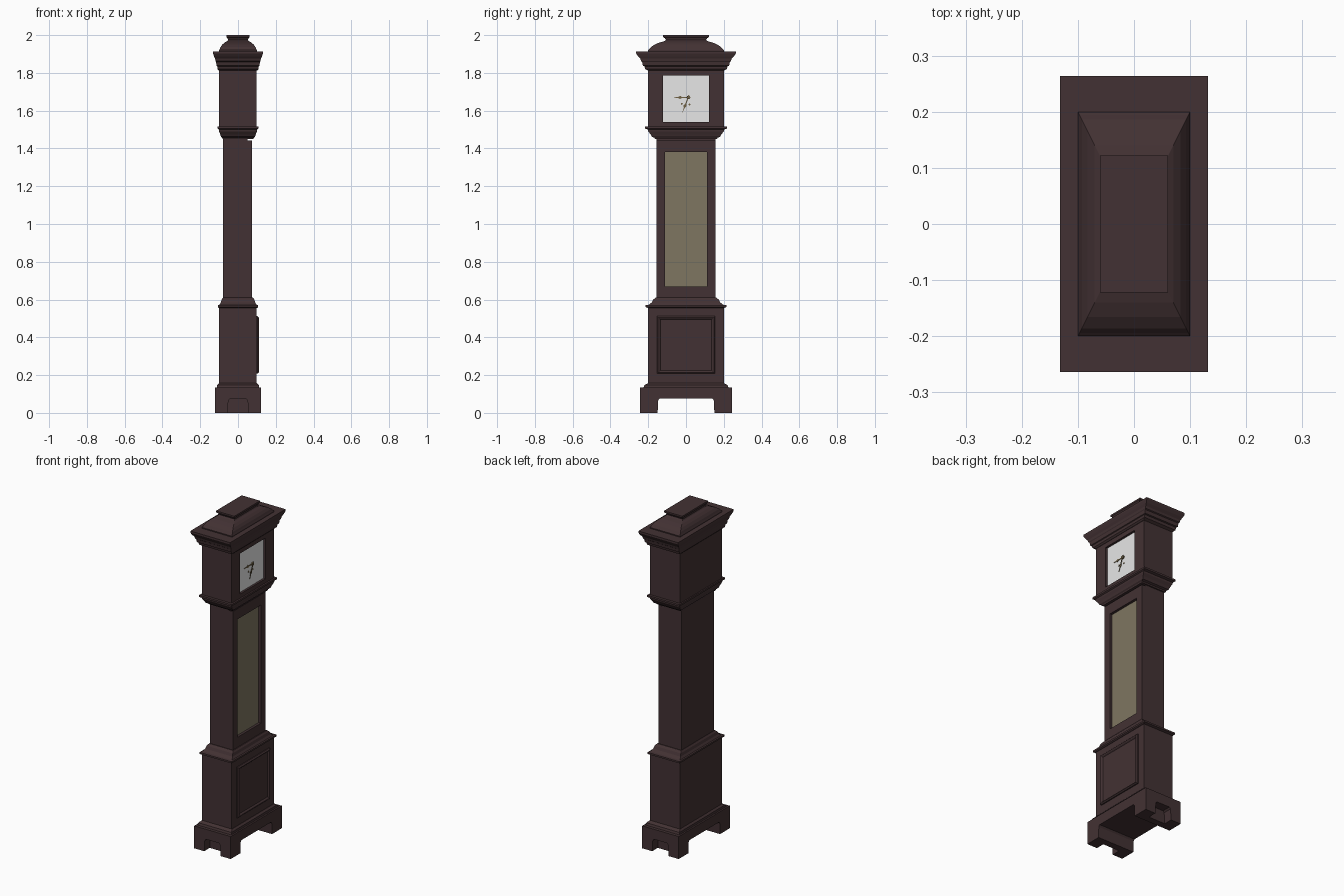
import bpy, bmesh, math
from mathutils import Vector

if "Cube" in bpy.data.objects:
    bpy.data.objects.remove(bpy.data.objects["Cube"])


def material(name, rgb):
    m = bpy.data.materials.new(name)
    m.diffuse_color = (*rgb, 1)
    m.use_nodes = True
    m.node_tree.nodes["Principled BSDF"].inputs["Base Color"].default_value = m.diffuse_color
    return m


WOOD = material("dark_wood", (0.055, 0.031, 0.033))
WHITE = material("dial_white", (0.8, 0.8, 0.8))
GLASS = material("olive_glass", (0.21, 0.18, 0.12))
BRASS = material("old_brass", (0.16, 0.12, 0.06))


def rings_mesh(name, rings, mat, closed=False):
    """Bridge a list of point rings; cap the ends, or join last to first."""
    bm = bmesh.new()
    vs = [[bm.verts.new(p) for p in r] for r in rings]
    n = len(rings[0])
    pairs = list(zip(vs, vs[1:])) + ([(vs[-1], vs[0])] if closed else [])
    for a, b in pairs:
        for i in range(n):
            j = (i + 1) % n
            bm.faces.new((a[i], a[j], b[j], b[i]))
    if not closed:
        bm.faces.new(vs[0][::-1])
        bm.faces.new(vs[-1])
    bmesh.ops.recalc_face_normals(bm, faces=bm.faces)
    me = bpy.data.meshes.new(name)
    bm.to_mesh(me)
    bm.free()
    me.materials.append(mat)
    ob = bpy.data.objects.new(name, me)
    bpy.context.collection.objects.link(ob)
    return ob


def stack(name, profile, mat=WOOD):
    """Rectangular moulding from (half depth, height); width is twice the depth."""
    return rings_mesh(name, [[(-x, -2*x, z), (x, -2*x, z), (x, 2*x, z), (-x, 2*x, z)]
                             for x, z in profile], mat)


def rect(y, z0, z1, x, inset=0):
    y, z0, z1 = y - inset, z0 + inset, z1 - inset
    return [(x, -y, z0), (x, y, z0), (x, y, z1), (x, -y, z1)]


def box(name, x0, x1, y, z0, z1, mat=WOOD):
    return rings_mesh(name, [rect(y, z0, z1, x0), rect(y, z0, z1, x1)], mat)


def prism(name, outline, x0, x1, mat):
    return rings_mesh(name, [[(x, y, z) for y, z in outline] for x in (x0, x1)], mat)


# Plinth with its stepped top
stack("plinth", [(.1215, .075), (.1215, .135), (.112, .135), (.11, .148), (.1, .158)])

# Bracket feet, with a shallow arched notch in each outer side
for s, side in ((-1, "left"), (1, "right")):
    prism("foot_core_" + side,
          [(s*.15, 0), (s*.19, 0), (s*.19, .076), (s*.14, .076), (s*.148, .065)],
          -.1215, .1215, WOOD)
    for t, end in ((-1, "back"), (1, "front")):
        pts = [(t*.1215, 0), (t*.1215, .076), (t*.042, .076), (t*.051, .066), (t*.055, 0)]
        rings_mesh(f"foot_{side}_{end}",
                   [[(x, s*y, z) for x, z in pts] for y in (.19, .243)], WOOD)

# Base case and its moulded front panel
box("base_case", -.1, .098, .2, .158, .56)
rings_mesh("base_panel_frame",
           [rect(.153, .208, .512, .095), rect(.153, .208, .512, .104),
            rect(.153, .208, .512, .11, .006), rect(.153, .208, .512, .108, .012),
            rect(.153, .208, .512, .101, .018), rect(.153, .208, .512, .095, .018)],
           WOOD, closed=True)
box("base_panel", .095, .102, .137, .224, .496)
stack("waist_moulding", [(.1, .555), (.107, .56), (.107, .57), (.099, .572),
                         (.091, .584), (.087, .6), (.08, .61)])

# Trunk, door frame and recessed door glass
box("trunk", -.0785, .05, .156, .6, 1.455)
rings_mesh("door_frame",
           [rect(.156, .6, 1.443, .05), rect(.156, .6, 1.443, .075),
            [(.075, -.11, .67), (.075, .11, .67), (.075, .11, 1.38), (.075, -.11, 1.38)],
            [(.05, -.11, .67), (.05, .11, .67), (.05, .11, 1.38), (.05, -.11, 1.38)]],
           WOOD, closed=True)
box("door_glass", .05, .06, .11, .67, 1.38, GLASS)

# Hood: lower moulding, case, dial surround and dial
stack("hood_base_moulding", [(.082, 1.45), (.084, 1.457), (.09, 1.462), (.094, 1.475),
                             (.1, 1.49), (.101, 1.5), (.108, 1.505), (.108, 1.516)])
box("hood_case", -.1, .08, .2, 1.51, 1.82)
rings_mesh("dial_surround",
           [rect(.2, 1.51, 1.82, .08), rect(.2, 1.51, 1.82, .098),
            rect(.121, 1.541, 1.785, .098), rect(.121, 1.541, 1.785, .08)],
           WOOD, closed=True)
box("dial", .08, .085, .121, 1.541, 1.785, WHITE)


# Clock hands: leaf-shaped plates with crossing ornaments
def hand(name, angle, length, x):
    d = Vector((math.cos(angle), math.sin(angle)))
    n = Vector((-d.y, d.x))
    c = Vector((.012, 1.67))
    shape = [(-.012, .003), (.45*length, .003), (.55*length, .009),
             (.68*length, .003), (length, .0008)]
    pts = [c + d*a + n*w for a, w in shape] + [c + d*a - n*w for a, w in reversed(shape)]
    prism(name, [tuple(p) for p in pts], x, x + .002, BRASS)


hand("hour_hand", math.pi, .078, .087)
hand("minute_hand", math.radians(249), .085, .090)
for name, y, z, r in (("hand_hub", .012, 1.67, .009), ("winding_hole_right", .019, 1.633, .005),
                      ("winding_hole_left", -.022, 1.636, .005)):
    prism(name, [(y + r*math.cos(k*math.pi/6), z + r*math.sin(k*math.pi/6))
                 for k in range(12)], .084, .093 if "hub" in name else .087, BRASS)

# Cornice and caddy top
stack("cornice", [(.1, 1.812), (.108, 1.82), (.11, 1.835), (.114, 1.838), (.116, 1.858),
                  (.119, 1.862), (.121, 1.875), (.127, 1.888), (.131, 1.9),
                  (.132, 1.903), (.132, 1.914)])
stack("caddy_top", [(.1, 1.91), (.1, 1.92), (.097, 1.926), (.093, 1.936), (.083, 1.95),
                    (.07, 1.961), (.057, 1.968), (.053, 1.974), (.056, 1.984),
                    (.061, 1.99), (.061, 2.0)])
